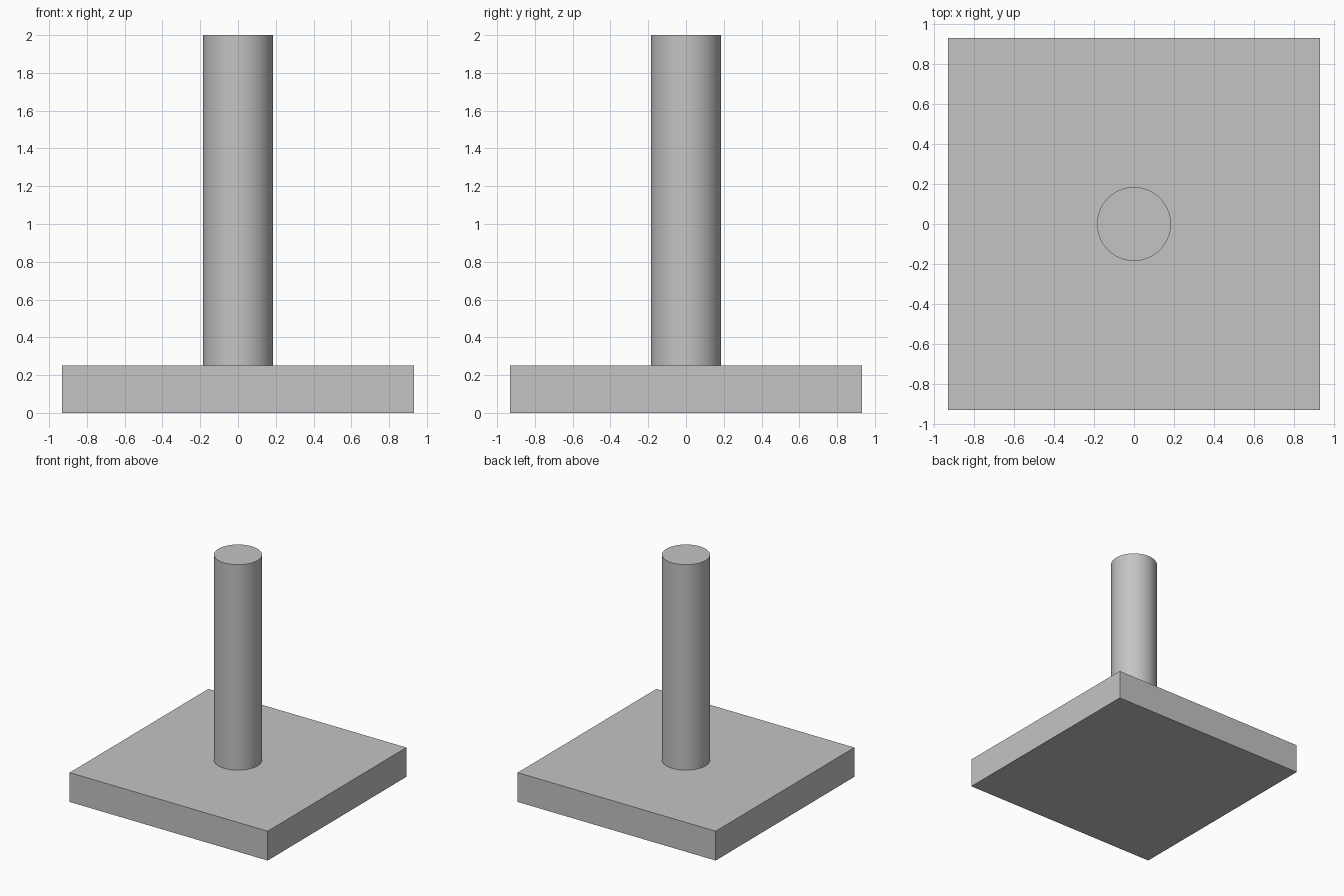
import bpy
import math

cube = bpy.data.objects.get("Cube")
if cube:
    bpy.data.objects.remove(cube, do_unlink=True)

HALF_WIDTH = 0.933
BASE_TOP = 0.25
POST_RADIUS = 0.185
POST_TOP = 2.0

# Plain grey material
grey = bpy.data.materials.new("plain grey")
grey.use_nodes = True
colour = (0.55, 0.55, 0.55, 1)
grey.diffuse_color = colour
grey.node_tree.nodes["Principled BSDF"].inputs["Base Color"].default_value = colour


def finish(name):
    obj = bpy.context.object
    obj.name = name
    obj.data.materials.append(grey)
    bpy.ops.object.transform_apply(location=False, rotation=False, scale=True)
    return obj


# Square base slab
bpy.ops.mesh.primitive_cube_add(size=1, location=(0, 0, BASE_TOP / 2))
bpy.context.object.scale = (2 * HALF_WIDTH, 2 * HALF_WIDTH, BASE_TOP)
finish("base")

# Round upright post standing on the slab
bpy.ops.mesh.primitive_cylinder_add(
    vertices=64, radius=POST_RADIUS, depth=POST_TOP - BASE_TOP,
    location=(0, 0, (POST_TOP + BASE_TOP) / 2))
finish("post")
bpy.ops.object.shade_smooth_by_angle(angle=math.radians(30))
